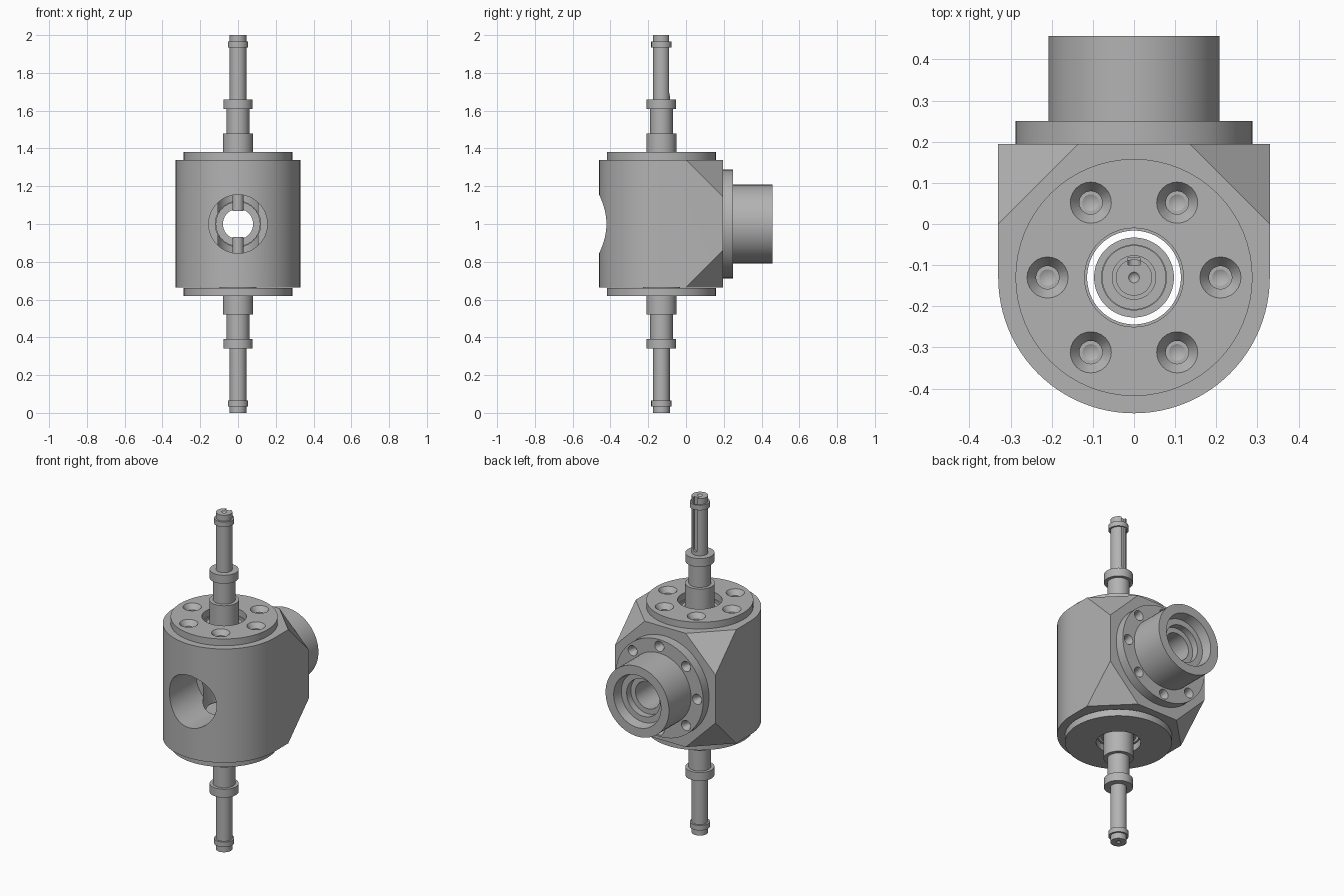
import bpy, bmesh
from math import pi, cos, sin, radians
from mathutils import Matrix, Vector

if "Cube" in bpy.data.objects:
    bpy.data.objects.remove(bpy.data.objects["Cube"], do_unlink=True)

steel = bpy.data.materials.new("grey_steel")
steel.use_nodes = True
steel.diffuse_color = (0.45, 0.45, 0.45, 1)
steel.node_tree.nodes["Principled BSDF"].inputs["Base Color"].default_value = (0.45, 0.45, 0.45, 1)

AXIS_Y, MID, R = -0.13, 1.0, 0.33          # shaft axis, mid height, housing radius
CENTRE = Matrix.Translation((0, AXIS_Y, MID))
FLIP = CENTRE @ Matrix.Rotation(pi, 4, 'X')
ALONG_Y = Matrix.Translation((0, 0, MID)) @ Matrix.Rotation(-pi / 2, 4, 'X')


def finish(name, bm, matrix):
    bm.transform(matrix)
    bmesh.ops.recalc_face_normals(bm, faces=bm.faces)
    mesh = bpy.data.meshes.new(name)
    bm.to_mesh(mesh)
    bm.free()
    mesh.materials.append(steel)
    ob = bpy.data.objects.new(name, mesh)
    bpy.context.collection.objects.link(ob)
    return ob


def revolve(bm, profile, matrix=Matrix(), closed=False, steps=64):
    """Spin a (radius, height) profile about z."""
    part = bmesh.new()
    verts = [part.verts.new((r, 0, z)) for r, z in profile]
    edges = [part.edges.new(p) for p in zip(verts, verts[1:])]
    if closed:
        edges.append(part.edges.new((verts[-1], verts[0])))
    bmesh.ops.spin(part, geom=verts + edges, cent=(0, 0, 0), axis=(0, 0, 1),
                   angle=2 * pi, steps=steps, use_merge=True)
    bmesh.ops.remove_doubles(part, verts=part.verts, dist=1e-5)
    part.transform(matrix)
    temp = bpy.data.meshes.new("temp")
    part.to_mesh(temp)
    part.free()
    bm.from_mesh(temp)
    bpy.data.meshes.remove(temp)
    return bm


def lathe(name, profile, matrix, closed=False):
    return finish(name, revolve(bmesh.new(), profile, closed=closed), matrix)


def cut(ob, cutter, keep=False):
    mod = ob.modifiers.new("cut", 'BOOLEAN')
    mod.operation, mod.solver, mod.object = 'DIFFERENCE', 'EXACT', cutter
    bpy.context.view_layer.update()
    graph = bpy.context.evaluated_depsgraph_get()
    mesh = bpy.data.meshes.new_from_object(ob.evaluated_get(graph))
    ob.modifiers.clear()
    ob.data = mesh
    if not keep:
        bpy.data.objects.remove(cutter, do_unlink=True)


def screw_holes(count, ring, top, size, matrix):
    """Ring of countersunk holes sunk down from height top."""
    bm = bmesh.new()
    hole = [(0, 0.01), (1, 0.01), (1, 0), (0.56, -0.03), (0.56, -0.05), (0.4, -0.05), (0, -0.06)]
    for i in range(count):
        a = 2 * pi * i / count
        revolve(bm, [(r * size, z) for r, z in hole],
                Matrix.Translation((ring * cos(a), ring * sin(a), top)), steps=24)
    return finish("screw_hole_cutter", bm, matrix)


# Housing: round front, square back, four back corners sliced off
bm = bmesh.new()
outline = [(-R, 0.195), (R, 0.195)]
outline += [(R * cos(a), AXIS_Y + R * sin(a)) for a in (-pi * i / 48 for i in range(49))]
base = bm.faces.new([bm.verts.new((x, y, 0.665)) for x, y in outline])
top = bmesh.ops.extrude_face_region(bm, geom=[base])["geom"]
bmesh.ops.translate(bm, vec=(0, 0, 0.675), verts=[v for v in top if isinstance(v, bmesh.types.BMVert)])
for sx in (-1, 1):
    for z, sz in ((0.665, -1), (1.34, 1)):
        res = bmesh.ops.bisect_plane(bm, geom=bm.verts[:] + bm.edges[:] + bm.faces[:],
                                     plane_co=(sx * R, 0, z), plane_no=Vector((sx, 1, sz)),
                                     clear_outer=True)
        rim = [e for e in res["geom_cut"] if isinstance(e, bmesh.types.BMEdge)]
        bmesh.ops.edgeloop_fill(bm, edges=rim)
housing = finish("housing", bm, Matrix())

# Vertical bore and stepped cross bore
cut(housing, lathe("vertical_bore", [(0, -0.5), (0.114, -0.5), (0.114, 0.5), (0, 0.5)], CENTRE))
cut(housing, lathe("cross_bore", [(0, -0.6), (0.155, -0.6), (0.155, -0.17), (0.12, -0.17),
                                  (0.12, 0.3), (0, 0.3)], ALONG_Y))
parts = [housing]

# Shaft halves and end caps, the lower pair turned over
shaft_profile = [(0, 0.07), (0.03, 0.07), (0.03, 0.17), (0.097, 0.17), (0.097, 0.34), (0.08, 0.34),
                 (0.08, 0.48), (0.06, 0.48), (0.06, 0.61), (0.078, 0.61), (0.078, 0.66),
                 (0.044, 0.66), (0.044, 0.935), (0.054, 0.935), (0.054, 0.965), (0.044, 0.965),
                 (0.044, 1.0), (0.013, 1.0), (0, 0.985)]
cap_profile = [(0.12, 0.34), (0.288, 0.34), (0.288, 0.38), (0.12, 0.38)]
for side, place in (("upper", CENTRE), ("lower", FLIP)):
    shaft = lathe(side + "_shaft", shaft_profile, place)
    # Keyway with a rounded inner end, open at the shaft tip
    bm = bmesh.new()
    slot = [(0.015, 1.1), (-0.015, 1.1)]
    slot += [(-0.015 * cos(a), 0.695 - 0.015 * sin(a)) for a in (pi * i / 8 for i in range(9))]
    face = bm.faces.new([bm.verts.new((x, 0.03, z)) for x, z in slot])
    geom = bmesh.ops.extrude_face_region(bm, geom=[face])["geom"]
    bmesh.ops.translate(bm, vec=(0, 0.018, 0), verts=[v for v in geom if isinstance(v, bmesh.types.BMVert)])
    cut(shaft, finish("keyway_cutter", bm, place))

    cap = lathe(side + "_cap", cap_profile, place, closed=True)
    holes = screw_holes(6, 0.21, 0.38, 0.05, place)
    cut(cap, holes, keep=True)
    cut(housing, holes)
    parts += [shaft, cap]

# Rear flange with hollow hub
hub = lathe("rear_hub", [(0.08, 0.02), (0.118, 0.02), (0.118, 0.195), (0.288, 0.195), (0.288, 0.25),
                         (0.208, 0.25), (0.208, 0.457), (0.155, 0.457), (0.145, 0.4), (0.11, 0.4),
                         (0.11, 0.36), (0.08, 0.36)], ALONG_Y, closed=True)
cut(hub, screw_holes(8, 0.248, 0.25, 0.03, ALONG_Y))
parts.append(hub)

# Smooth round walls, crisp edges
bpy.ops.object.select_all(action='DESELECT')
for ob in parts:
    ob.select_set(True)
bpy.context.view_layer.objects.active = housing
bpy.ops.object.shade_smooth_by_angle(angle=radians(25))
